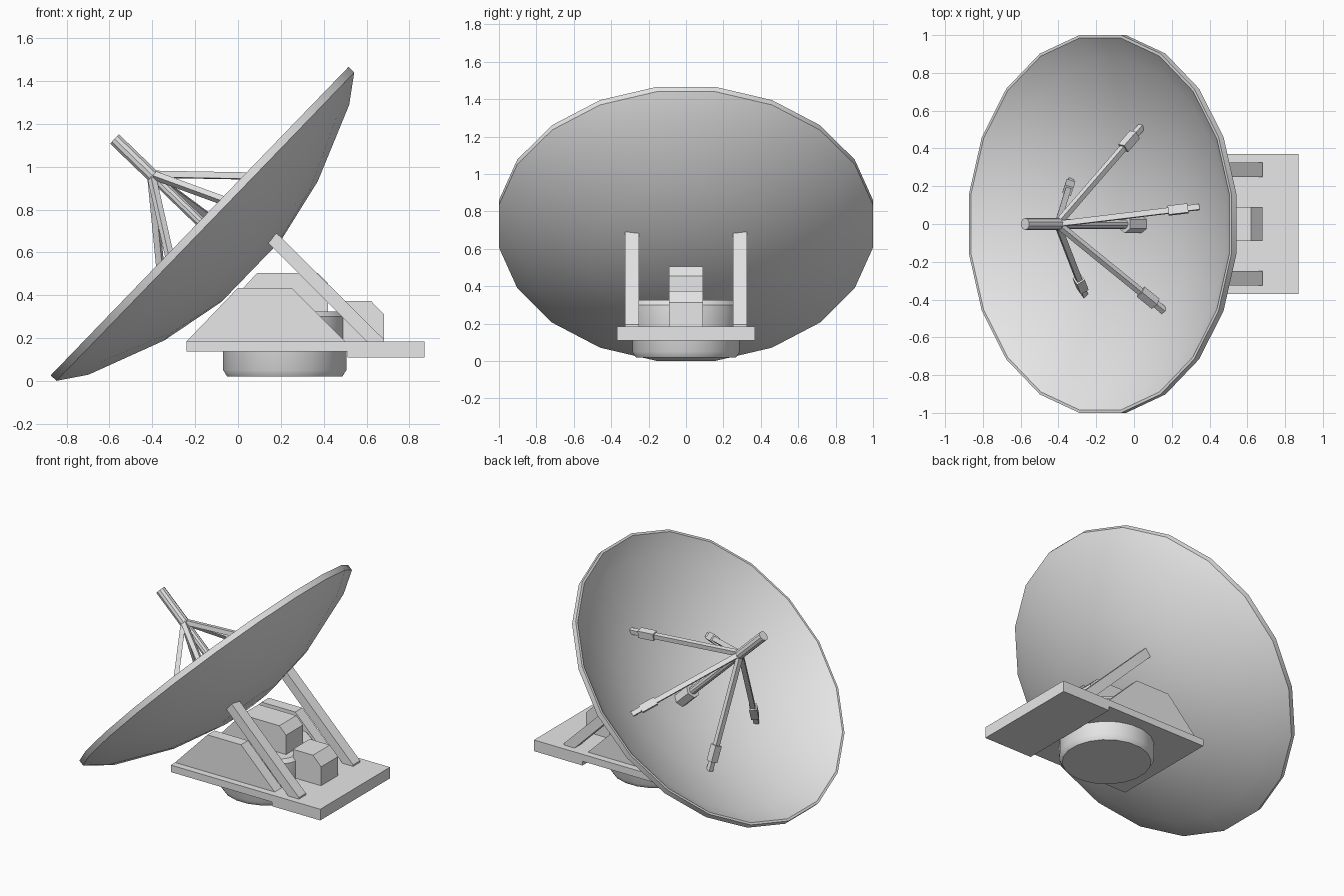
import bpy, bmesh, math
from mathutils import Matrix, Vector

if "Cube" in bpy.data.objects:
    bpy.data.objects.remove(bpy.data.objects["Cube"])

GREY = (0.8, 0.8, 0.8, 1)
grey = bpy.data.materials.new("light_grey")
grey.use_nodes = True
grey.diffuse_color = GREY
grey.node_tree.nodes["Principled BSDF"].inputs["Base Color"].default_value = GREY


def finish(name, bm, matrix=None, smooth=False):
    bmesh.ops.remove_doubles(bm, verts=bm.verts, dist=1e-5)
    bmesh.ops.recalc_face_normals(bm, faces=bm.faces)
    mesh = bpy.data.meshes.new(name)
    bm.to_mesh(mesh)
    bm.free()
    mesh.materials.append(grey)
    ob = bpy.data.objects.new(name, mesh)
    bpy.context.collection.objects.link(ob)
    if matrix:
        ob.matrix_world = matrix
    if smooth:
        bpy.ops.object.select_all(action="DESELECT")
        ob.select_set(True)
        bpy.context.view_layer.objects.active = ob
        bpy.ops.object.shade_smooth_by_angle(angle=math.radians(35))
    return ob


def lathe(name, profile, sides, matrix, smooth=True):
    """Spin (radius, height) points about z; flats face the local axes."""
    bm = bmesh.new()
    grow = 1 / math.cos(math.pi / sides)
    rings = []
    for i in range(sides):
        a = math.tau * (i + 0.5) / sides
        rings.append([bm.verts.new((r * grow * math.cos(a), r * grow * math.sin(a), z))
                      for r, z in profile])
    for i in range(sides):
        p, q = rings[i], rings[(i + 1) % sides]
        for j in range(len(profile) - 1):
            if profile[j][0] == 0:
                bm.faces.new((p[j], p[j + 1], q[j + 1]))
            elif profile[j + 1][0] == 0:
                bm.faces.new((p[j], p[j + 1], q[j]))
            else:
                bm.faces.new((p[j], p[j + 1], q[j + 1], q[j]))
    return finish(name, bm, matrix, smooth)


def prism(name, outline, y0, y1):
    """Extrude an x-z outline from y0 to y1."""
    bm = bmesh.new()
    face = bm.faces.new([bm.verts.new((x, y0, z)) for x, z in outline])
    new = bmesh.ops.extrude_face_region(bm, geom=[face])["geom"]
    bmesh.ops.translate(bm, vec=(0, y1 - y0, 0),
                        verts=[v for v in new if isinstance(v, bmesh.types.BMVert)])
    return finish(name, bm)


def bar(name, a, b, width, matrix):
    """Square bar from a to b."""
    bm = bmesh.new()
    bmesh.ops.create_cube(bm, size=1)
    line = b - a
    fit = (Matrix.Translation((a + b) / 2) @ line.to_track_quat("Z", "Y").to_matrix().to_4x4()
           @ Matrix.Diagonal((width, width, line.length, 1)))
    bmesh.ops.transform(bm, matrix=fit, verts=bm.verts)
    return finish(name, bm, matrix)


def rod(name, z0, z1, radius, sides, matrix):
    return lathe(name, [(0, z0), (radius, z0), (radius, z1), (0, z1)], sides, matrix)


# Dish, tilted back; local z is the pointing axis
tilt = Matrix.Translation((-0.179, 0, 0.746)) @ Matrix.Rotation(math.radians(-46), 4, "Y")
lathe("dish", [(0, -0.335), (0.2, -0.335), (0.515, -0.268), (0.875, -0.125), (1, -0.037),
               (1, 0), (0.985, 0), (0.865, -0.09), (0.51, -0.235), (0.2, -0.302), (0, -0.302)],
      20, tilt)

# Feed mast with its horn and socket
rod("feed_mast", -0.31, 0.32, 0.024, 10, tilt)
rod("feed_horn", 0.3, 0.552, 0.03, 10, tilt)
rod("mast_socket", -0.31, -0.18, 0.042, 6, tilt)

# Five feed struts with clamp blocks near the dish
apex = Vector((0, 0, 0.315))
for i in range(5):
    a = math.radians(10 + 72 * i)
    foot = Vector((0.52 * math.cos(a), 0.52 * math.sin(a), -0.235))
    bar(f"feed_strut_{i + 1}", apex, foot, 0.03, tilt)
    bar(f"strut_clamp_{i + 1}", apex.lerp(foot, 0.78), apex.lerp(foot, 0.92), 0.048, tilt)

# Turntable drum
lathe("turntable", [(0, 0.02), (0.268, 0.02), (0.287, 0.05), (0.287, 0.3),
                    (0.268, 0.325), (0, 0.325)], 20, Matrix.Translation((0.218, 0, 0)))

# Platform, deeper at the rear
prism("platform", [(-0.24, 0.185), (-0.24, 0.138), (0.51, 0.138), (0.51, 0.11),
                   (0.87, 0.11), (0.87, 0.185)], -0.37, 0.37)

# Side panels and diagonal braces
for side, s in (("left", 1), ("right", -1)):
    y0, y1 = sorted((s * 0.25, s * 0.325))
    prism(f"{side}_panel", [(-0.24, 0.185), (0, 0.435), (0.25, 0.435), (0.5, 0.185)], y0, y1)
    prism(f"{side}_brace", [(0.6, 0.185), (0.68, 0.185), (0.68, 0.195), (0.18, 0.69),
                            (0.14, 0.645)], y0, y1)

# Drive housing and rear motor box
prism("drive_housing", [(-0.08, 0.32), (0.09, 0.505), (0.37, 0.505), (0.42, 0.455),
                        (0.42, 0.32)], -0.09, 0.09)
prism("motor_box", [(0.47, 0.185), (0.47, 0.374), (0.62, 0.374), (0.68, 0.312),
                    (0.68, 0.185)], -0.09, 0.09)
